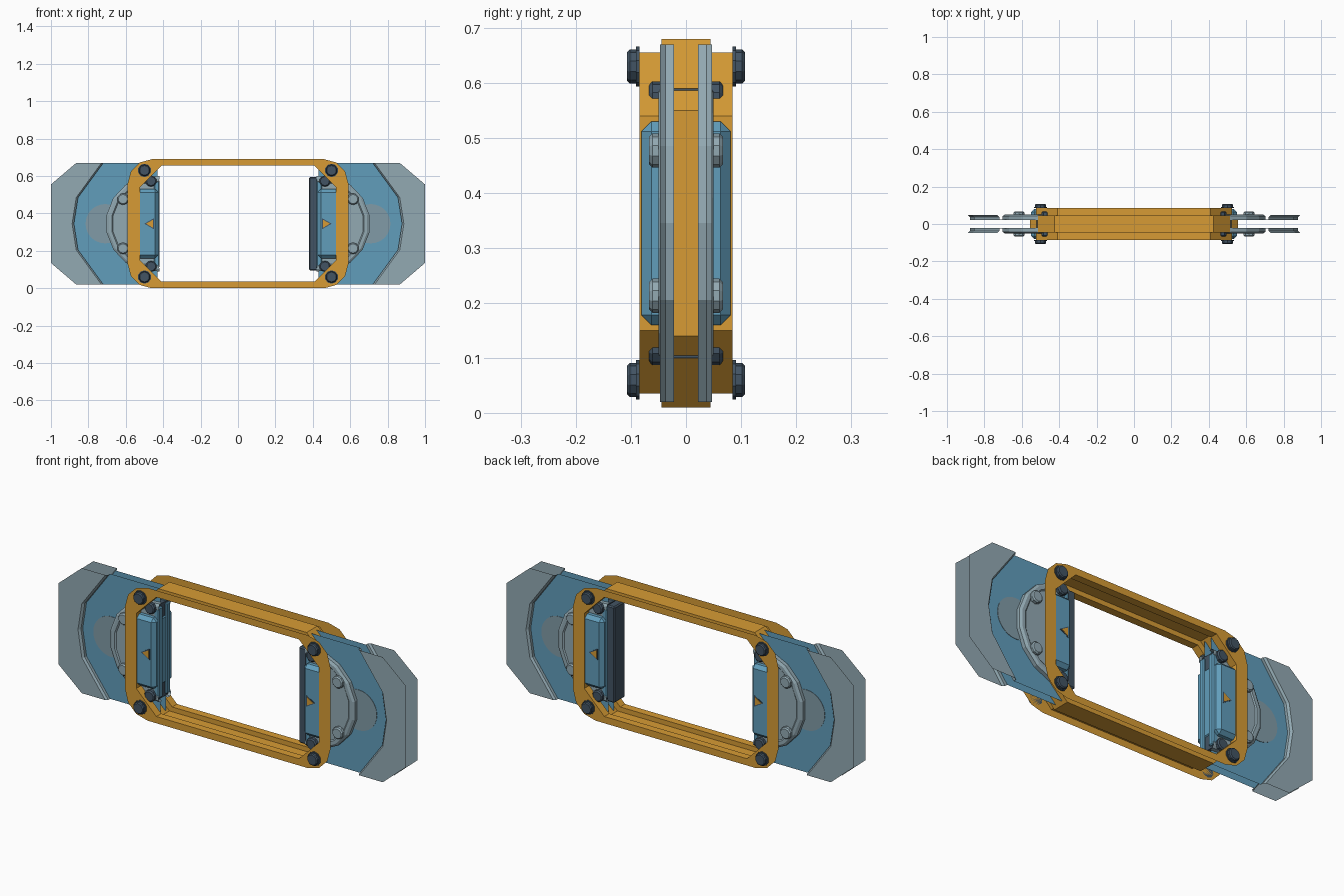
import bpy, bmesh, math
from mathutils import Matrix, Vector

if "Cube" in bpy.data.objects:
    bpy.data.objects.remove(bpy.data.objects["Cube"])

ZC = 0.345  # mid height


def mat(name, rgb):
    m = bpy.data.materials.new(name)
    m.diffuse_color = (*rgb, 1)
    m.use_nodes = True
    m.node_tree.nodes["Principled BSDF"].inputs["Base Color"].default_value = m.diffuse_color
    return m


ORANGE = mat("orange", (0.68, 0.33, 0.035))
BLUE = mat("steel_blue", (0.12, 0.34, 0.50))
GREY = mat("light_grey", (0.29, 0.40, 0.45))
SPOT = mat("mid_grey", (0.22, 0.33, 0.39))
DARK = mat("dark_slate", (0.055, 0.088, 0.125))


def finish(name, bm, m, mirror=(True, True), face_front=False):
    """Make the object; parts are drawn at front right and mirrored in x and y."""
    bmesh.ops.remove_doubles(bm, verts=bm.verts, dist=1e-5)
    bmesh.ops.recalc_face_normals(bm, faces=bm.faces)
    if face_front and sum(f.normal.y * f.calc_area() for f in bm.faces) > 0:
        bmesh.ops.reverse_faces(bm, faces=bm.faces)
    me = bpy.data.meshes.new(name)
    bm.to_mesh(me)
    bm.free()
    me.materials.append(m)
    ob = bpy.data.objects.new(name, me)
    bpy.context.collection.objects.link(ob)
    if any(mirror):
        mod = ob.modifiers.new("mirror", 'MIRROR')
        mod.use_axis = (mirror[0], mirror[1], False)
        mod.use_clip = False
        mod.merge_threshold = 0.0001
    return ob


def loft(name, loops, m, closed=False, cap=False, mirror=(True, True)):
    """Skin between equal-length loops of (x, y, z) points."""
    bm = bmesh.new()
    rows = [[bm.verts.new(p) for p in lp] for lp in loops]
    n = len(rows[0])
    for a, b in zip(rows, rows[1:]):
        for i in range(n if closed else n - 1):
            j = (i + 1) % n
            bm.faces.new((a[i], a[j], b[j], b[i]))
    if cap:
        bm.faces.new(rows[-1])
    return finish(name, bm, m, mirror, True)


def box(name, lo, hi, m, bevel=0.0, mirror=(True, False)):
    bm = bmesh.new()
    lo, hi = Vector(lo), Vector(hi)
    bmesh.ops.create_cube(bm, size=1, matrix=Matrix.Translation((lo + hi) / 2)
                          @ Matrix.Diagonal((*(hi - lo), 1)))
    if bevel:
        bmesh.ops.bevel(bm, geom=bm.edges[:], offset=bevel, segments=1, affect='EDGES')
    return finish(name, bm, m, mirror)


def bolt(name, x, z, stages, m):
    """Stack of front-facing ten-sided drums: (radius at back, radius at front, y back, y front)."""
    bm = bmesh.new()
    for r1, r2, y1, y2 in stages:
        bmesh.ops.create_cone(bm, cap_ends=True, segments=10, radius1=r1, radius2=r2,
                              depth=y1 - y2, matrix=Matrix.Translation((x, (y1 + y2) / 2, z))
                              @ Matrix.Rotation(math.pi / 2, 4, 'X'))
    return finish(name, bm, m)


def ring(hx, hz, r, y, rounded):
    """Rectangle loop with rounded or straight-cut corners, four points per corner."""
    pts = []
    for q, (sx, sz) in enumerate([(1, 1), (-1, 1), (-1, -1), (1, -1)]):
        for i in range(4):
            t = i / 3
            a = t * math.pi / 2
            c, s = (math.cos(a), math.sin(a)) if rounded else (1 - t, t)
            if q % 2:
                c, s = s, c
            pts.append((sx * (hx - r + r * c), y, ZC + sz * (hz - r + r * s)))
    return pts


# frame: flat face, inner wall, then a recessed channel around the middle
loft("frame", [ring(0.59, 0.345, 0.13, -0.085, True),
               ring(0.525, 0.31, 0.115, -0.085, False),
               ring(0.525, 0.31, 0.115, -0.045, False),
               ring(0.556, 0.335, 0.13, -0.045, False),
               ring(0.556, 0.335, 0.13, 0, False)], ORANGE, closed=True, mirror=(False, True))

# side plate and raised grey end, sharing the bowed dividing line
bow = [(0.72, -0.325), (0.855, -0.14), (0.877, 0), (0.855, 0.14), (0.72, 0.325)]
end = [(0.865, -0.325), (1.0, -0.21), (1.0, 0), (1.0, 0.21), (0.865, 0.325)]
lay = lambda pts, y, dx=0: [(x + dx, y, ZC + z) for x, z in pts]
loft("side_plate", [lay([(0.43, z) for _, z in bow], -0.022), lay(bow, -0.022)], BLUE)
loft("plate_end", [lay(bow, -0.022), lay(bow, -0.037), lay(bow, -0.047, 0.01),
                   lay(end, -0.047)], GREY)

# pale round spot on the plate
bm = bmesh.new()
bmesh.ops.create_cone(bm, cap_ends=True, segments=32, radius1=0.105, radius2=0.105, depth=0.002,
                      matrix=Matrix.Translation((0.71, -0.0235, ZC)) @ Matrix.Rotation(math.pi / 2, 4, 'X'))
finish("plate_spot", bm, SPOT)


# half-round pivot disc
def arc(r, y):
    out = []
    for i in range(10):
        a = math.radians(-97 + 194 * i / 9)
        out.append((max(0.42, 0.45 + r * math.cos(a)), y, ZC + r * math.sin(a)))
    return out


loft("pivot_disc", [arc(0.257, -0.022), arc(0.257, -0.042), arc(0.245, -0.050), arc(0.228, -0.050),
                    arc(0.222, -0.045)], GREY, cap=True)

# bolts on frame corners and on the disc
for s, tag in ((1, "upper"), (-1, "lower")):
    bolt(tag + "_frame_bolt", 0.5, ZC + s * 0.285,
         [(0.036, 0.036, -0.085, -0.091), (0.031, 0.031, -0.091, -0.102),
          (0.031, 0.026, -0.102, -0.107)], DARK)
    bolt(tag + "_inner_bolt", 0.465, ZC + s * 0.228,
         [(0.03, 0.03, -0.045, -0.061), (0.03, 0.024, -0.061, -0.067)], DARK)
    bolt(tag + "_disc_bolt", 0.615, ZC + s * 0.132,
         [(0.031, 0.031, -0.045, -0.061), (0.031, 0.025, -0.061, -0.067)], GREY)

# inner blocks with ribbed inside faces
box("side_block", (0.425, -0.081, ZC - 0.185), (0.55, 0.081, ZC + 0.185), BLUE, 0.018)
box("block_core", (0.43, -0.04, ZC - 0.245), (0.52, 0.04, ZC + 0.245), DARK)
box("block_rib", (0.42, -0.048, ZC - 0.235), (0.45, -0.016, ZC + 0.235), BLUE, 0.005, (True, True))

# dark contact bar on the right side only
box("contact_bar", (0.38, -0.045, ZC - 0.25), (0.425, 0.045, ZC + 0.25), DARK, 0.006, (False, False))

# triangle markers on the blocks, dark border beneath
for name, r, y, m in (("marker_border", 0.034, -0.082, DARK), ("marker", 0.025, -0.084, ORANGE)):
    bm = bmesh.new()
    bmesh.ops.create_cone(bm, cap_ends=True, segments=3, radius1=r, radius2=r, depth=0.002,
                          matrix=Matrix.Translation((0.467, y + 0.0005, ZC))
                          @ Matrix.Rotation(math.pi / 2, 4, 'X') @ Matrix.Rotation(-math.pi / 2, 4, 'Z'))
    xs = [v.co.x for v in bm.verts]
    if max(xs) - 0.467 < 0.467 - min(xs):  # point away from the centre
        for v in bm.verts:
            v.co.x = 0.934 - v.co.x
    finish(name, bm, m)
